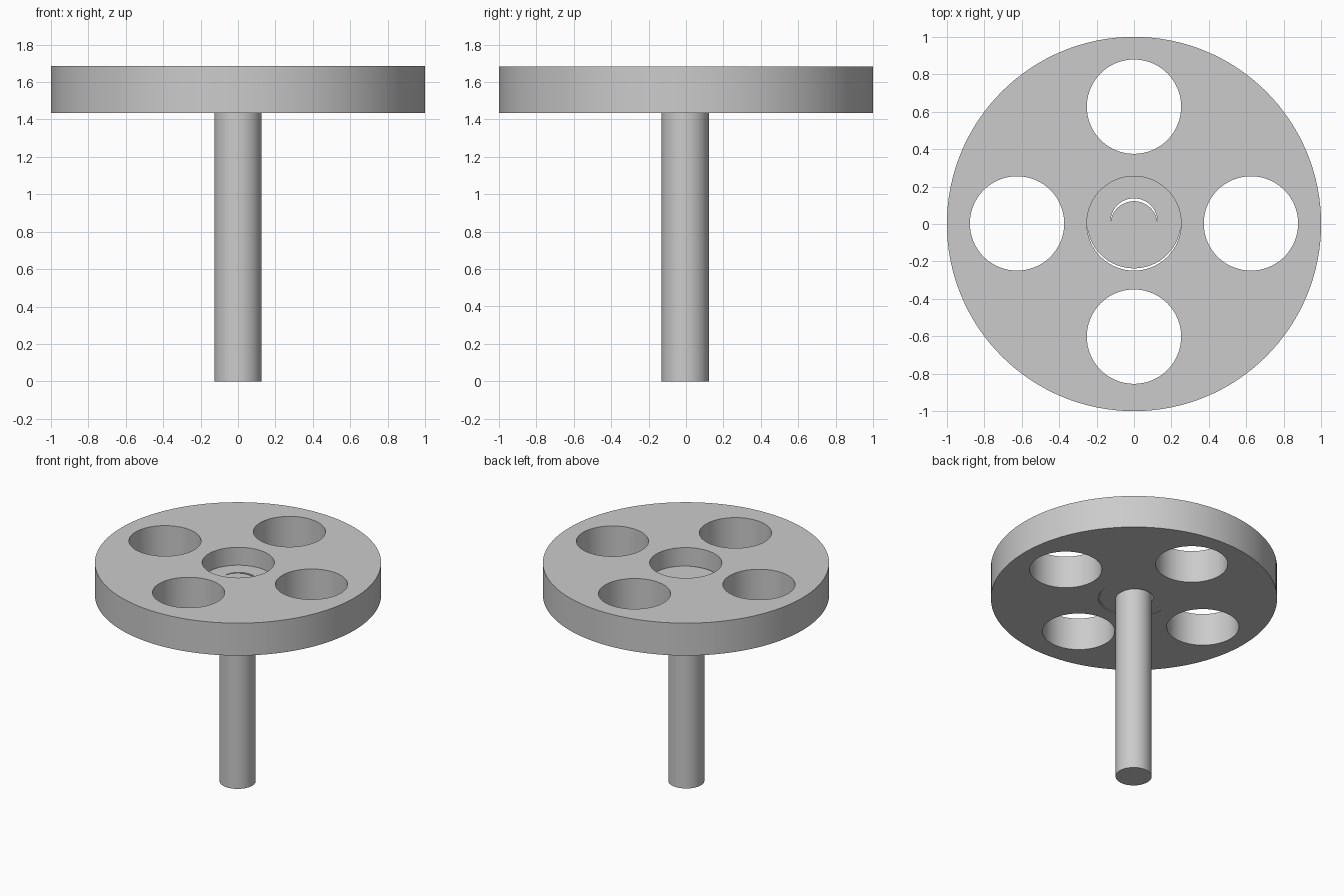
import bpy

if "Cube" in bpy.data.objects:
    bpy.data.objects.remove(bpy.data.objects["Cube"])

SIDES = 128
Z0, Z1 = 1.434, 1.684      # underside and top of the disc
HUB_TOP = 1.546            # recessed hub surface


def cylinder(name, radius, x, y, bottom, top):
    bpy.ops.mesh.primitive_cylinder_add(
        vertices=SIDES, radius=radius, depth=top - bottom,
        location=(x, y, (bottom + top) / 2))
    obj = bpy.context.object
    obj.name = name
    return obj


def drill(obj, radius, x, y):
    # through-hole cut along z
    cutter = cylinder("hole_cutter", radius, x, y, Z0 - 0.2, Z1 + 0.2)
    cutter.hide_render = True
    bpy.ops.object.select_all(action='DESELECT')
    obj.select_set(True)
    bpy.context.view_layer.objects.active = obj
    mod = obj.modifiers.new("hole", 'BOOLEAN')
    mod.operation = 'DIFFERENCE'
    mod.solver = 'EXACT'
    mod.object = cutter
    bpy.ops.object.modifier_apply(modifier=mod.name)
    bpy.data.objects.remove(cutter, do_unlink=True)


def smooth(obj):
    bpy.ops.object.select_all(action='DESELECT')
    obj.select_set(True)
    bpy.context.view_layer.objects.active = obj
    bpy.ops.object.shade_smooth_by_angle()


# Wheel disc with four round openings and a central bore
disc = cylinder("wheel_disc", 1.0, 0, 0, Z0, Z1)
for x, y in [(0, 0.627), (0, -0.602), (-0.625, 0.003), (0.625, 0.003), (0, 0.003)]:
    drill(disc, 0.252, x, y)

# Recessed hub ring, sitting slightly off-centre in the bore
hub = cylinder("hub_ring", 0.252, 0, 0.015, Z0, HUB_TOP)
drill(hub, 0.126, 0, 0.011)

# Axle post, flush with the hub surface
axle = cylinder("axle_post", 0.126, 0, -0.004, 0, HUB_TOP)

for part in (disc, hub, axle):
    smooth(part)
